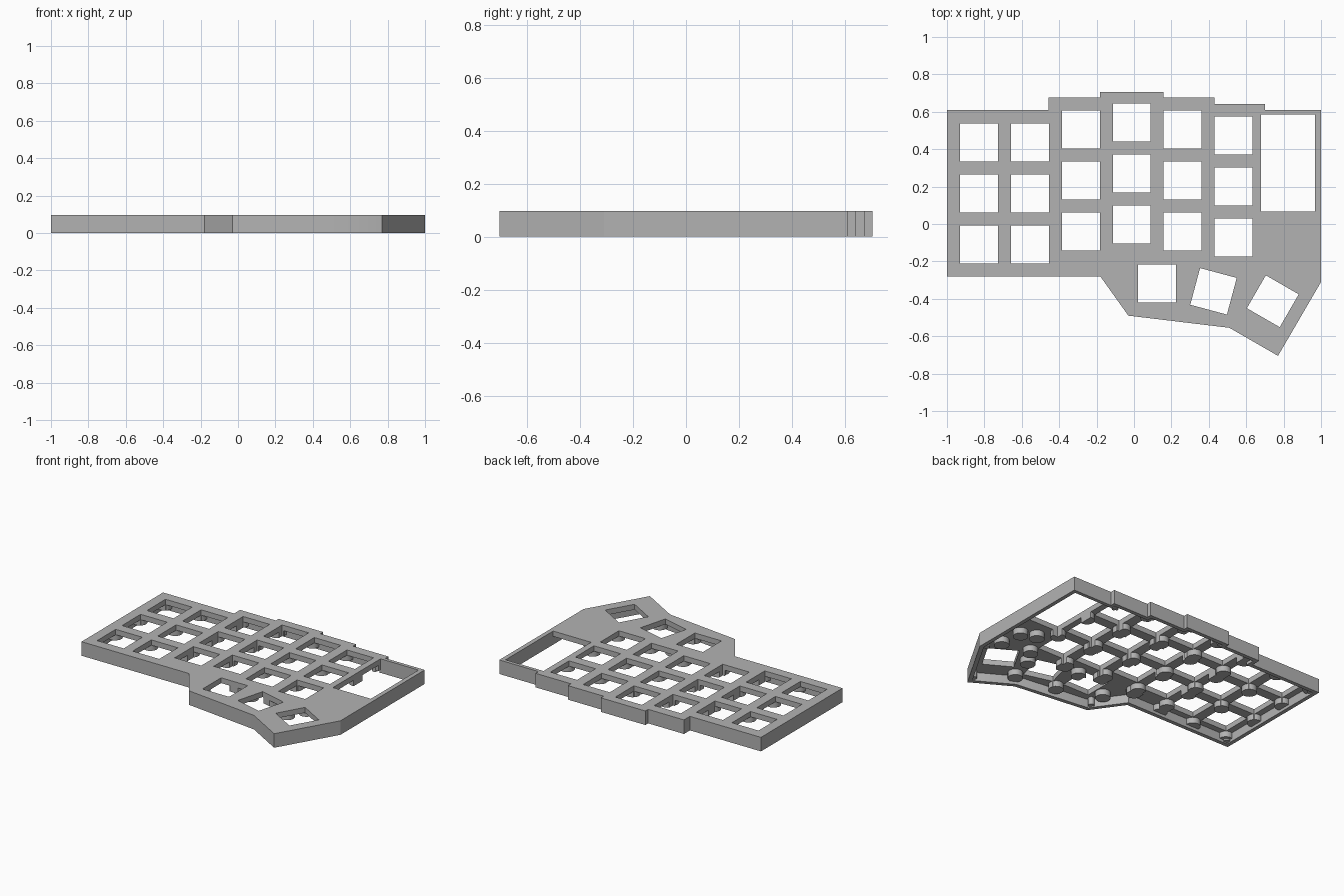
import bpy, bmesh, math
from mathutils import Vector, Matrix

if "Cube" in bpy.data.objects:
    bpy.data.objects.remove(bpy.data.objects["Cube"])

HEIGHT, PLATE_UNDER, POST_LOW = 0.097, 0.06, 0.02
RIM, KEY, PITCH = 0.027, 0.203, 0.272

grey = bpy.data.materials.new("plain grey")
grey.use_nodes = True
grey.diffuse_color = (0.45, 0.45, 0.45, 1)
grey.node_tree.nodes["Principled BSDF"].inputs["Base Color"].default_value = (0.45, 0.45, 0.45, 1)


def make_object(name, bm):
    bmesh.ops.recalc_face_normals(bm, faces=bm.faces)
    mesh = bpy.data.meshes.new(name)
    bm.to_mesh(mesh)
    bm.free()
    mesh.materials.append(grey)
    obj = bpy.data.objects.new(name, mesh)
    bpy.context.collection.objects.link(obj)
    return obj


def prism(bm, points, z0, z1):
    """Extrude a flat outline from z0 to z1."""
    face = bm.faces.new([bm.verts.new((x, y, z0)) for x, y in points])
    top = bmesh.ops.extrude_face_region(bm, geom=[face])["geom"]
    verts = [v for v in top if isinstance(v, bmesh.types.BMVert)]
    bmesh.ops.translate(bm, verts=verts, vec=(0, 0, z1 - z0))


def rectangle(cx, cy, w, h, angle=0):
    turn = Matrix.Rotation(math.radians(angle), 2)
    corners = [(-w, -h), (w, -h), (w, h), (-w, h)]
    return [Vector((cx, cy)) + turn @ (Vector(c) / 2) for c in corners]


def inset(points, d):
    """Offset a counter-clockwise outline inwards with mitred corners."""
    pts, result = [Vector(p) for p in points], []
    for i, p in enumerate(pts):
        a = (p - pts[i - 1]).normalized()
        b = (pts[(i + 1) % len(pts)] - p).normalized()
        na, nb = Vector((-a.y, a.x)), Vector((-b.y, b.x))
        result.append(p + (na + nb) * d / (1 + na.dot(nb)))
    return result


def cut(obj, operation, cutter):
    mod = obj.modifiers.new(operation.lower(), "BOOLEAN")
    mod.operation, mod.object, mod.solver = operation, cutter, "EXACT"
    mod.use_self = True


def apply_modifiers(obj):
    graph = bpy.context.evaluated_depsgraph_get()
    mesh = bpy.data.meshes.new_from_object(obj.evaluated_get(graph))
    obj.modifiers.clear()
    obj.data = mesh


# Outer outline of the case, counter-clockwise
outline = [(-1, -.28), (-.18, -.28), (-.03, -.49), (.51, -.555), (.77, -.705),
           (1, -.31), (1, .61), (.70, .61), (.70, .642), (.43, .642),
           (.43, .675), (.157, .675), (.157, .705), (-.183, .705),
           (-.183, .675), (-.457, .675), (-.457, .61), (-1, .61)]

# Key columns: x centre and y of the middle key
columns = [(-.828, .163), (-.556, .163), (-.284, .233),
           (-.012, .27), (.26, .233), (.533, .2)]

# Cutter for the hollow underside
bm = bmesh.new()
prism(bm, inset(outline, RIM), -0.1, PLATE_UNDER)
cavity = make_object("cavity_cutter", bm)

# Cutter for every key opening
bm = bmesh.new()
openings = [rectangle(x, y + row * PITCH, KEY, KEY)
            for x, y in columns for row in (-1, 0, 1)]
openings.append(rectangle(.824, .326, .29, .52))
for x, y, angle in [(.124, -.318, 0), (.425, -.36, -15), (.742, -.413, -30)]:
    openings.append(rectangle(x, y, KEY, KEY, angle))
for points in openings:
    prism(bm, points, -0.2, 0.3)
holes = make_object("key_opening_cutter", bm)

# Case: solid slab hollowed from below, then pierced for the keys
bm = bmesh.new()
prism(bm, outline, 0, HEIGHT)
case = make_object("case_plate", bm)
cut(case, "DIFFERENCE", cavity)
cut(case, "DIFFERENCE", holes)

# Support posts at the key corners, doubled where columns are staggered
spots = set()
for x, y in columns:
    for side in (-.5, .5):
        for row in (-1.5, -.5, .5, 1.5):
            spots.add((round(x + side * PITCH, 2), round(y + row * PITCH, 2)))
thumb_spots = [(-.03, -.34), (.26, -.23), (.26, -.45), (.55, -.5), (.6, -.32),
               (.76, -.04), (.86, -.08), (.88, -.24)]
pins = [(-.96, -.24), (-.96, .57), (.95, -.3), (.64, .58), (-.15, .66),
        (.765, -.65), (-.02, -.44)]


def post_set(name, places, radius, low):
    bm = bmesh.new()
    depth = PLATE_UNDER + 0.02 - low
    for x, y in places:
        bmesh.ops.create_cone(bm, cap_ends=True, segments=24, radius1=radius,
                              radius2=radius, depth=depth,
                              matrix=Matrix.Translation((x, y, low + depth / 2)))
    obj = make_object(name, bm)
    cut(obj, "INTERSECT", cavity)
    cut(obj, "DIFFERENCE", holes)
    return obj


parts = [case,
         post_set("support_posts", sorted(spots) + thumb_spots, 0.048, POST_LOW),
         post_set("locating_pins", pins, 0.02, 0.008)]

# Bake the cuts, drop the cutters and shade
for part in parts:
    apply_modifiers(part)
for cutter in (cavity, holes):
    bpy.data.objects.remove(cutter)
bpy.ops.object.select_all(action="DESELECT")
for part in parts:
    part.select_set(True)
    bpy.context.view_layer.objects.active = part
bpy.ops.object.shade_smooth_by_angle(angle=math.radians(30))
